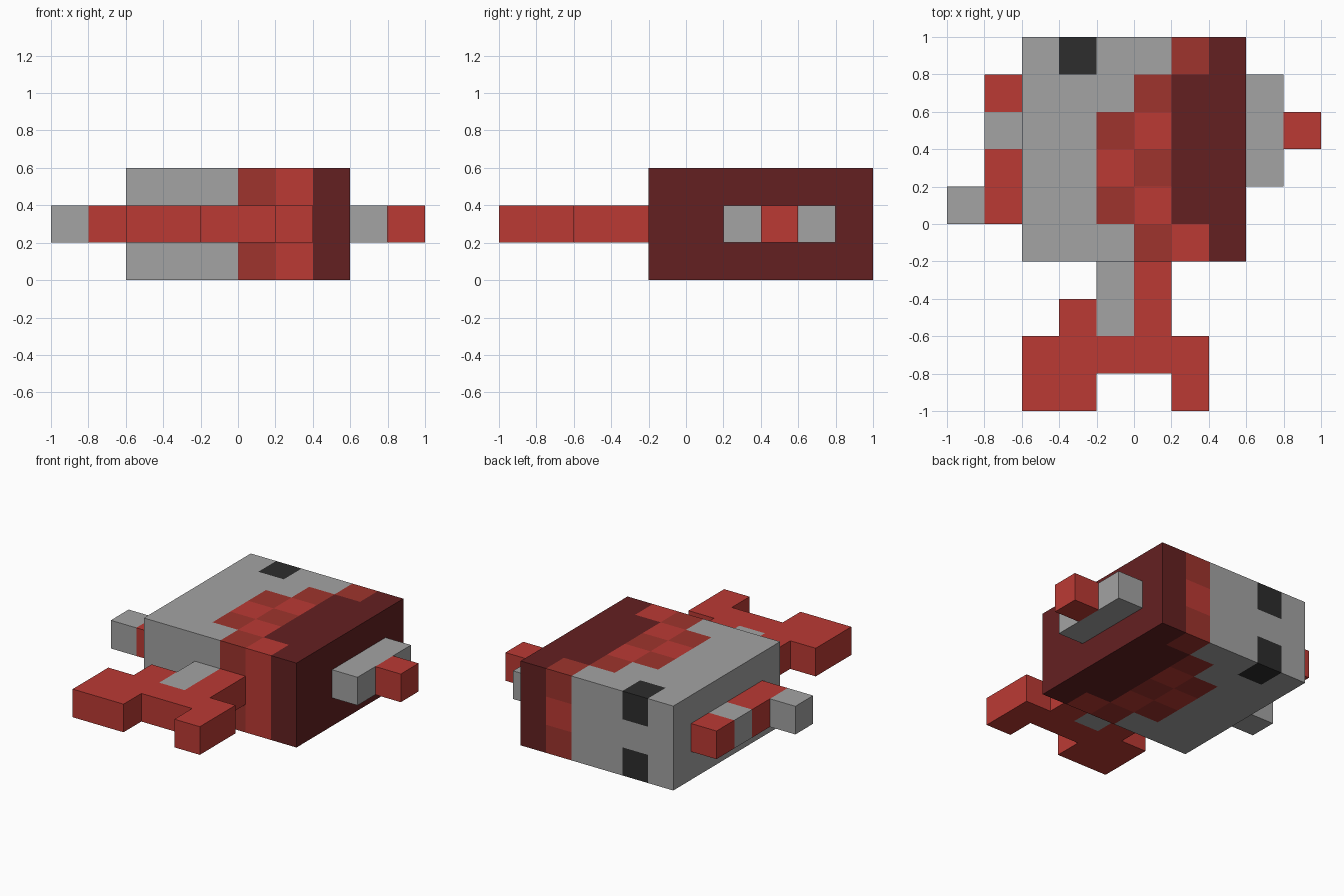
import bpy
import bmesh
from mathutils import Vector

if "Cube" in bpy.data.objects:
    bpy.data.objects.remove(bpy.data.objects["Cube"])

CELL = 0.2

# Colours, keyed by the letter used in the cell maps
COLOURS = {
    "G": ("grey", (0.366, 0.366, 0.366)),
    "B": ("bright red", (0.497, 0.042, 0.034)),
    "M": ("brick red", (0.342, 0.034, 0.026)),
    "D": ("dark red", (0.127, 0.0145, 0.0152)),
    "K": ("black", (0.026, 0.026, 0.026)),
}
MATS = {}
for key, (name, rgb) in COLOURS.items():
    MATS[key] = bpy.data.materials.new(name)
    MATS[key].diffuse_color = (*rgb, 1.0)


def read_map(rows, ix, iy, layer):
    """Rows run from back to front; ix, iy is the front left cell."""
    return {(ix + c, iy + r, layer): k
            for r, row in enumerate(reversed(rows))
            for c, k in enumerate(row) if k != "."}


# Fish body: outer layers carry the eyes, the middle layer does not
BODY = ["GKGGMD",
        "GGGMDD",
        "GGMBDD",
        "GGBMDD",
        "GGMBDD",
        "GGGMBD"]
middle = ["GGGGBD"] + BODY[1:]
body = {}
for layer, rows in enumerate((BODY, middle, BODY)):
    body.update(read_map(rows, -3, -1, layer))

# Flat fins, one cell thick in the middle layer
parts = {
    "body": body,
    "tail_fin": read_map(["..GB.",
                          ".BGB.",
                          "BBBBB",
                          "BB..B"], -3, -5, 1),
    "left_fin": read_map([".B", ".G", ".B", "GB"], -5, 0, 1),
    "right_fin": read_map(["G.", "GB", "G."], 3, 1, 1),
}
filled = set().union(*parts.values())


def face_corners(cell, axis, sign):
    """Four grid corners of one cell face, wound outwards."""
    u, v = (axis + 1) % 3, (axis + 2) % 3
    loop = [(0, 0), (1, 0), (1, 1), (0, 1)]
    corners = []
    for a, b in loop if sign > 0 else reversed(loop):
        p = list(cell)
        p[axis] += sign > 0
        p[u] += a
        p[v] += b
        corners.append(tuple(p))
    return corners


def build(name, cells):
    """Skin the cells, leaving out faces that touch another cell."""
    bm = bmesh.new()
    verts = {}
    keys = sorted(set(cells.values()))
    for cell, key in cells.items():
        for axis in range(3):
            for sign in (-1, 1):
                near = list(cell)
                near[axis] += sign
                if tuple(near) in filled:
                    continue
                ring = []
                for p in face_corners(cell, axis, sign):
                    if p not in verts:
                        verts[p] = bm.verts.new(Vector(p) * CELL)
                    ring.append(verts[p])
                bm.faces.new(ring).material_index = keys.index(key)
    mesh = bpy.data.meshes.new(name)
    for key in keys:
        mesh.materials.append(MATS[key])
    bm.to_mesh(mesh)
    bm.free()
    bpy.context.collection.objects.link(bpy.data.objects.new(name, mesh))


for part, cells in parts.items():
    build(part, cells)

for m in bpy.data.materials:
    if m.users and not m.is_grease_pencil:
        m.use_nodes = True
        m.node_tree.nodes["Principled BSDF"].inputs["Base Color"].default_value = m.diffuse_color
